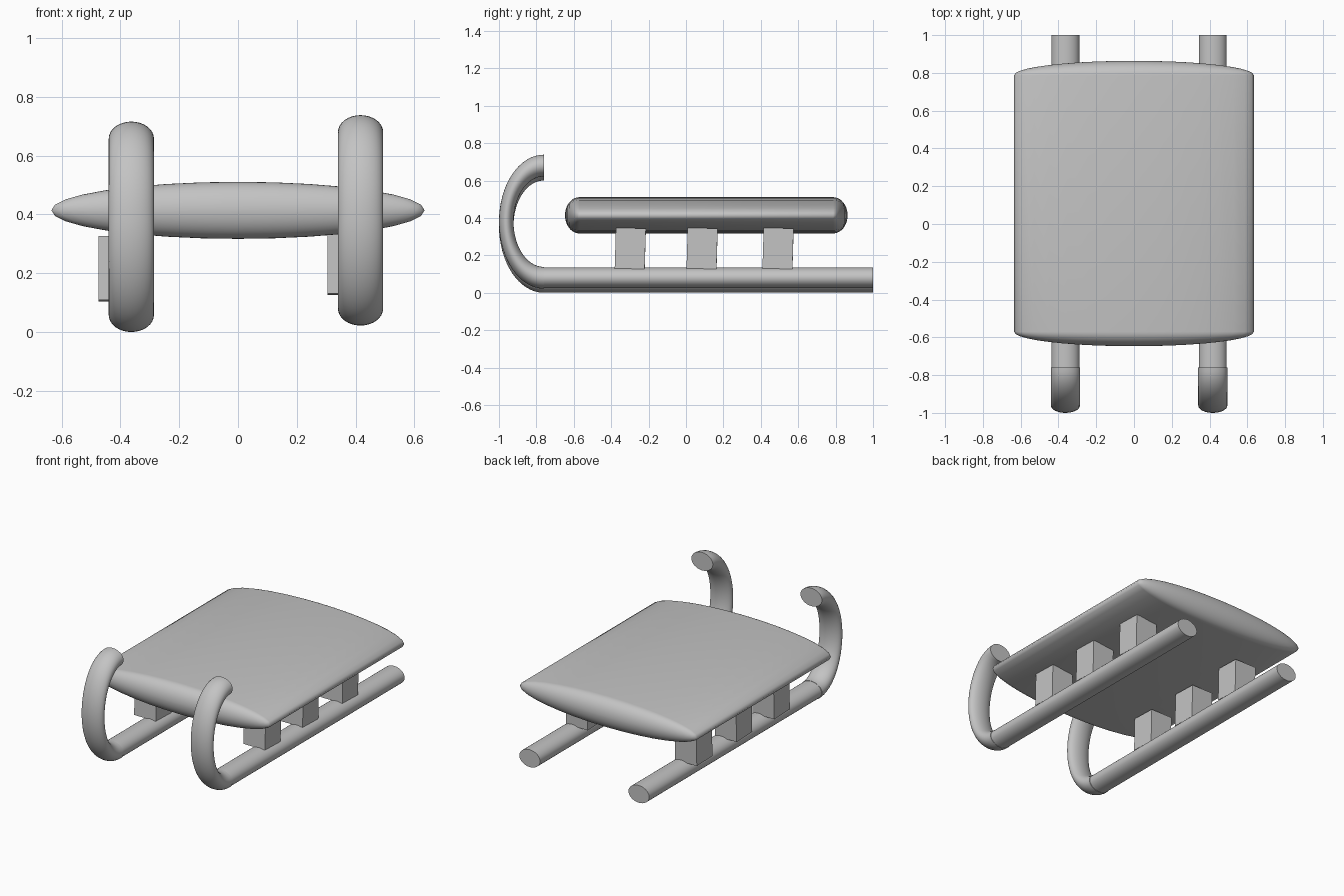
import bpy
import bmesh
from math import sin, cos, pi, radians

if "Cube" in bpy.data.objects:
    bpy.data.objects.remove(bpy.data.objects["Cube"])

grey = bpy.data.materials.new("plain_grey")
grey.use_nodes = True
colour = (0.55, 0.55, 0.55, 1)
grey.diffuse_color = colour
grey.node_tree.nodes["Principled BSDF"].inputs["Base Color"].default_value = colour


def finish(name, bm, smooth_angle=None):
    bmesh.ops.recalc_face_normals(bm, faces=bm.faces)
    mesh = bpy.data.meshes.new(name)
    bm.to_mesh(mesh)
    bm.free()
    mesh.materials.append(grey)
    obj = bpy.data.objects.new(name, mesh)
    bpy.context.collection.objects.link(obj)
    if smooth_angle:
        bpy.ops.object.select_all(action="DESELECT")
        obj.select_set(True)
        bpy.context.view_layer.objects.active = obj
        bpy.ops.object.shade_smooth_by_angle(angle=radians(smooth_angle))
    return obj


def ellipse(x, y, z, rx, ry, rz, sides=32):
    """Ring whose second axis points along (ry, rz)."""
    turns = [2 * pi * i / sides for i in range(sides)]
    return [(x + rx * cos(t), y + ry * sin(t), z + rz * sin(t)) for t in turns]


def loft(name, rings, smooth_angle):
    bm = bmesh.new()
    loops = [[bm.verts.new(p) for p in ring] for ring in rings]
    n = len(loops[0])
    for a, b in zip(loops, loops[1:]):
        for i in range(n):
            j = (i + 1) % n
            bm.faces.new((a[i], a[j], b[j], b[i]))
    bm.faces.new(loops[0])
    bm.faces.new(loops[-1])
    return finish(name, bm, smooth_angle)


# Cushioned seat: flattened capsule running front to back
steps = 10
angles = [pi / 2 * i / steps for i in range(steps)] + [radians(88)]
front = [(-0.57 - 0.077 * sin(a), cos(a)) for a in reversed(angles)]
back = [(0.787 + 0.077 * sin(a), cos(a)) for a in angles]
loft("seat", [ellipse(0, y, 0.414, 0.635 * s, 0, 0.097 * s)
              for y, s in front + back], 80)

# Each side is the same assembly, the right one set slightly lower
for side, x, z in (("left", 0.417, 0.022), ("right", -0.363, 0)):
    # Straight runner
    loft(side + "_runner", [ellipse(x, y, z + 0.058, 0.074, 0, 0.056)
                            for y in (-0.765, 1.0)], 40)

    # Curled front: half ring, narrowed front to back
    rings = []
    for i in range(33):
        a = pi * i / 32
        dy, dz = -0.67 * sin(a), -cos(a)
        rings.append(ellipse(x, -0.76 + 0.3 * dy, z + 0.358 + 0.3 * dz,
                             0.077, 0.058 * dy, 0.058 * dz))
    loft(side + "_curl", rings, 40)

    # Posts between runner and seat, leaning back a little
    for i, y in enumerate((-0.298, 0.086, 0.492)):
        bm = bmesh.new()
        bmesh.ops.create_cube(bm, size=1)
        bmesh.ops.scale(bm, vec=(0.155, 0.16, 0.217), verts=bm.verts)
        post = finish(f"{side}_post_{i + 1}", bm)
        post.location = (x - 0.035, y, z + 0.215)
        post.rotation_euler.x = radians(-1.7)
